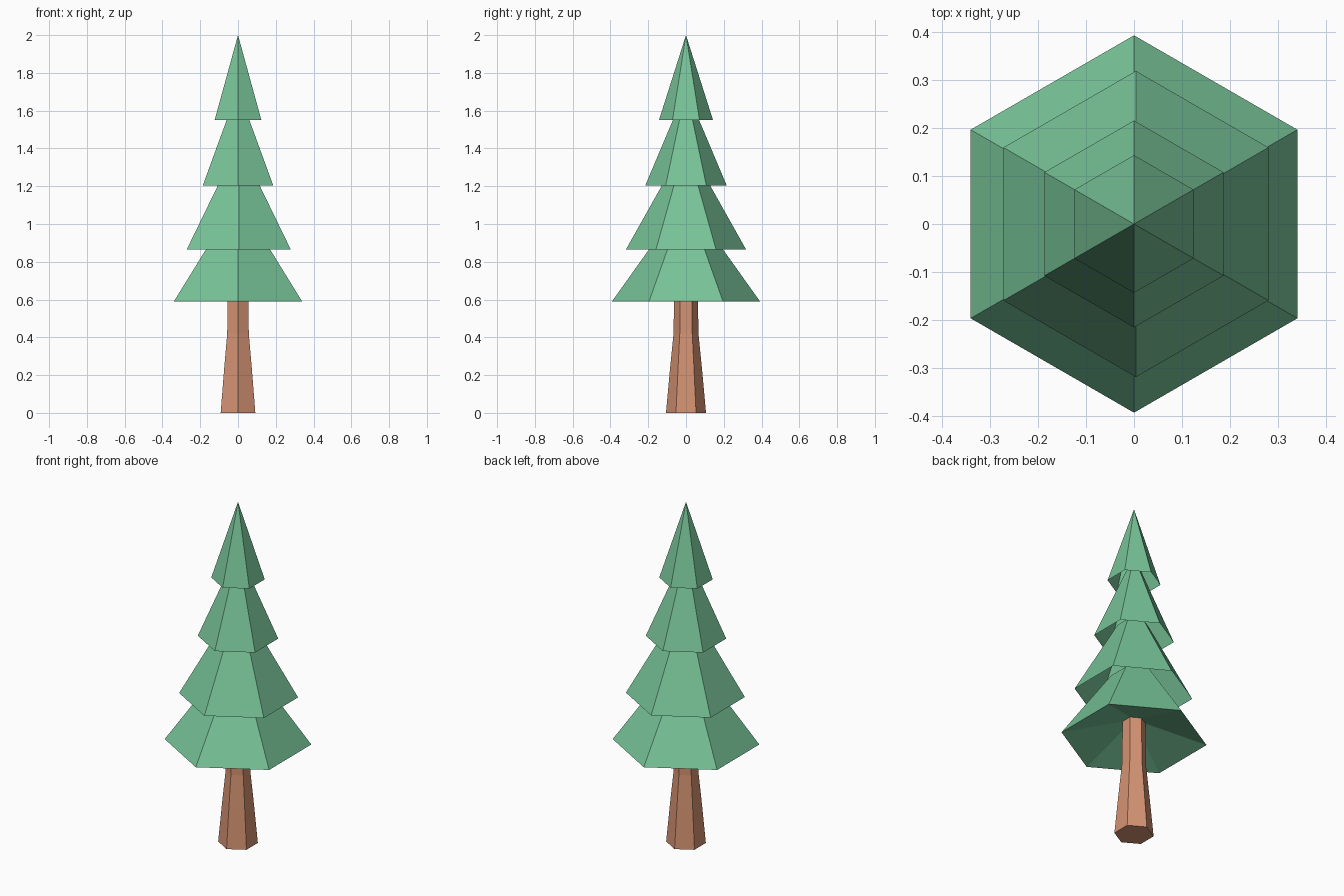
import bpy
import bmesh
from math import sin, cos, pi

if "Cube" in bpy.data.objects:
    bpy.data.objects.remove(bpy.data.objects["Cube"])

SIDES = 6


def material(name, rgb):
    m = bpy.data.materials.new(name)
    m.diffuse_color = (*rgb, 1.0)
    m.use_nodes = True
    m.node_tree.nodes["Principled BSDF"].inputs["Base Color"].default_value = m.diffuse_color
    return m


GREEN = material("needle green", (0.185, 0.545, 0.31))
BROWN = material("bark brown", (0.66, 0.29, 0.17))


def hex_loft(name, profile, mat, cap_start=False, cap_end=False, x=0.0):
    """Loft hexagonal rings along a (radius, height) profile; radius 0 is a tip."""
    bm = bmesh.new()
    rings = []
    for r, z in profile:
        if r == 0:
            rings.append([bm.verts.new((x, 0, z))] * SIDES)
        else:
            angles = [pi / 2 + 2 * pi * i / SIDES for i in range(SIDES)]
            rings.append([bm.verts.new((x + r * cos(a), r * sin(a), z)) for a in angles])
    for low, high in zip(rings, rings[1:]):
        for i in range(SIDES):
            j = (i + 1) % SIDES
            quad = dict.fromkeys((low[i], low[j], high[j], high[i]))
            bm.faces.new(list(quad))
    if cap_start:
        bm.faces.new(rings[0][::-1])
    if cap_end:
        bm.faces.new(rings[-1])
    mesh = bpy.data.meshes.new(name)
    bm.to_mesh(mesh)
    bm.free()
    mesh.materials.append(mat)
    obj = bpy.data.objects.new(name, mesh)
    bpy.context.collection.objects.link(obj)
    return obj


# Trunk, flared at the foot
hex_loft("trunk", [(0.106, 0), (0.085, 0.23), (0.066, 0.42), (0.062, 0.69)],
         BROWN, cap_start=True)

# Lowest tier, with a shallow hollow underside that meets the trunk
hex_loft("bottom_branches", [(0.06, 0.69), (0.392, 0.59), (0.125, 0.965)],
         GREEN, cap_end=True)

# Upper tiers, open underneath, each sitting over the one below
hex_loft("lower_branches", [(0.318, 0.865), (0.085, 1.28)], GREEN, cap_end=True, x=0.004)
hex_loft("upper_branches", [(0.215, 1.205), (0.04, 1.62)], GREEN, cap_end=True)
hex_loft("top_branches", [(0.143, 1.55), (0, 2.0)], GREEN)
